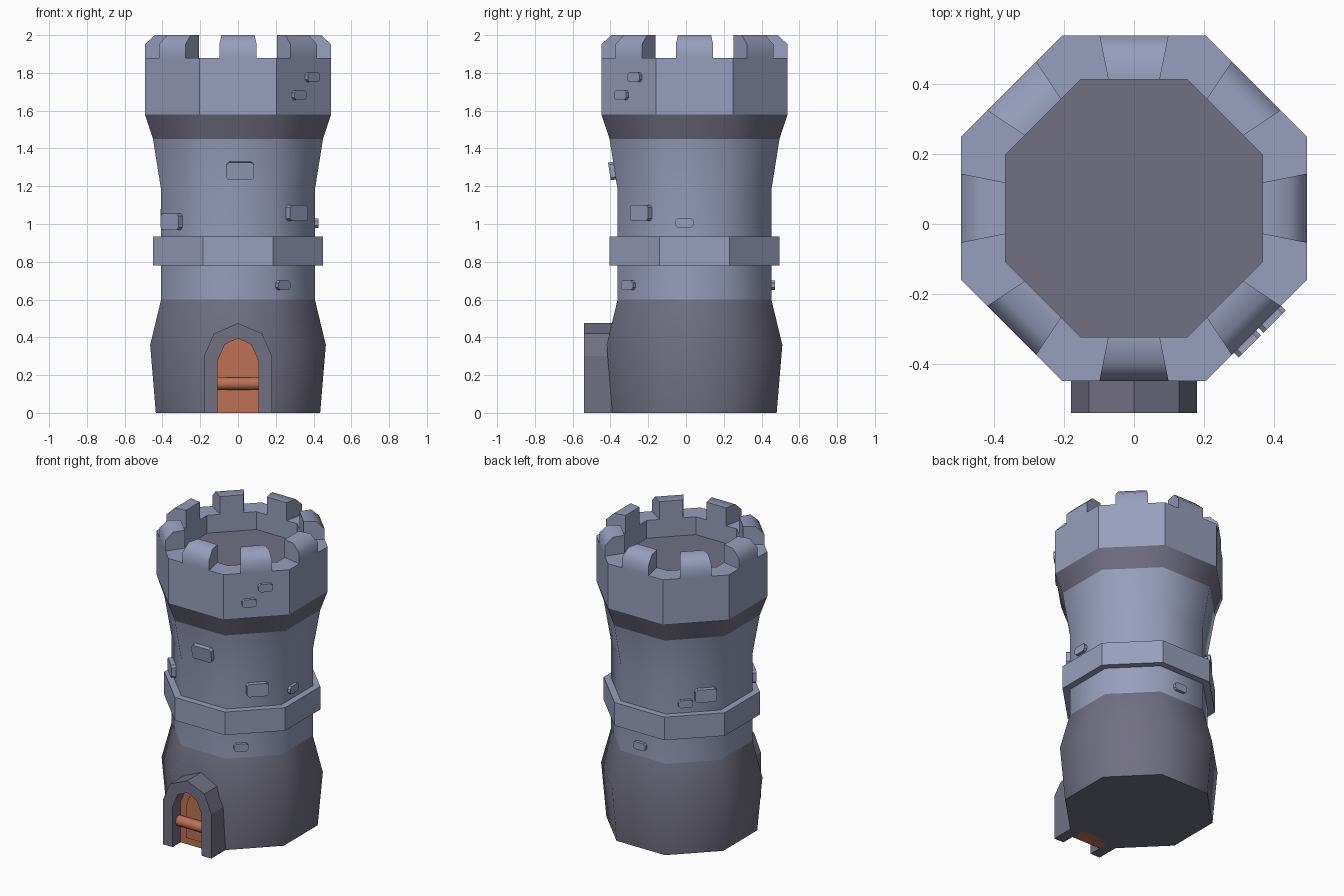
import bpy, bmesh, math
from mathutils import Vector, Matrix

if "Cube" in bpy.data.objects:
    bpy.data.objects.remove(bpy.data.objects["Cube"])

CY = 0.045                      # tower axis in y
K = 1 / math.cos(math.pi / 8)   # face distance -> corner radius


def material(name, rgb):
    m = bpy.data.materials.new(name)
    m.diffuse_color = (*rgb, 1)
    m.use_nodes = True
    m.node_tree.nodes["Principled BSDF"].inputs["Base Color"].default_value = m.diffuse_color
    return m


LIGHT = material("light_stone", (0.31, 0.345, 0.51))
DARK = material("dark_stone", (0.165, 0.16, 0.225))
WOOD = material("orange_wood", (0.51, 0.165, 0.09))


def finish(name, bm, mat, smooth=None, fix=False):
    if fix:
        bmesh.ops.recalc_face_normals(bm, faces=bm.faces)
    me = bpy.data.meshes.new(name)
    bm.to_mesh(me)
    bm.free()
    me.materials.append(mat)
    ob = bpy.data.objects.new(name, me)
    bpy.context.collection.objects.link(ob)
    if smooth:
        bpy.ops.object.select_all(action='DESELECT')
        ob.select_set(True)
        bpy.context.view_layer.objects.active = ob
        bpy.ops.object.shade_smooth_by_angle(angle=math.radians(smooth))
    return ob


def octagon_loft(name, profile, mat, smooth=None, closed=False, bottom=False, top=False):
    """Eight-sided shell from (face distance, height) points."""
    bm = bmesh.new()
    rings = []
    for r, z in profile:
        ring = []
        for i in range(8):
            a = math.pi / 8 + i * math.pi / 4
            ring.append(bm.verts.new((r * K * math.cos(a), CY + r * K * math.sin(a), z)))
        rings.append(ring)
    pairs = list(zip(rings, rings[1:]))
    if closed:
        pairs.append((rings[-1], rings[0]))
    for a, b in pairs:
        for i in range(8):
            j = (i + 1) % 8
            bm.faces.new((a[i], a[j], b[j], b[i]))
    if bottom:
        bm.faces.new(rings[0][::-1])
    if top:
        bm.faces.new(rings[-1])
    return finish(name, bm, mat, smooth)


def prism(name, outline, y0, y1, mat, matrix=Matrix(), smooth=None):
    """Extrude an (x, z) outline from y0 to y1."""
    bm = bmesh.new()
    f = bm.faces.new([bm.verts.new((x, y0, z)) for x, z in outline])
    new = bmesh.ops.extrude_face_region(bm, geom=[f])["geom"]
    verts = [v for v in new if isinstance(v, bmesh.types.BMVert)]
    bmesh.ops.translate(bm, verts=verts, vec=(0, y1 - y0, 0))
    bm.transform(matrix)
    return finish(name, bm, mat, smooth, fix=True)


def brick(name, angle, along, z, w, h, dist, out, tilt=0):
    """Chamfered stone standing out of the wall facing the given angle."""
    c = 0.013
    x, y = w / 2, h / 2
    outline = [(-x + c, -y), (x - c, -y), (x, -y + c), (x, y - c),
               (x - c, y), (-x + c, y), (-x, y - c), (-x, -y + c)]
    m = (Matrix.Translation((0, CY, 0))
         @ Matrix.Rotation(math.radians(angle + 90), 4, 'Z')
         @ Matrix.Translation((along, -dist, z))
         @ Matrix.Rotation(math.radians(tilt), 4, 'X'))
    prism(name, outline, -out, 0.03, LIGHT, m)


# Tower body
octagon_loft("base", [(0.435, 0), (0.465, 0.36), (0.407, 0.6)], DARK, 50, bottom=True)
octagon_loft("shaft", [(0.407, 0.6), (0.407, 1.18), (0.45, 1.45)], LIGHT, 50)
octagon_loft("belt", [(0.39, 0.78), (0.45, 0.78), (0.45, 0.935), (0.39, 0.935)],
             LIGHT, closed=True)
octagon_loft("corbel", [(0.45, 1.45), (0.493, 1.58)], DARK, 50)
octagon_loft("parapet", [(0.493, 1.58), (0.493, 1.88), (0.367, 1.88), (0.367, 1.76)], LIGHT)
octagon_loft("roof_floor", [(0.367, 1.76)], DARK, top=True)

# Battlement blocks, one on the middle of each side, tapering inward
section = [(0.493, 1.88), (0.493, 1.95), (0.442, 2.0), (0.367, 2.0), (0.367, 1.88)]
for i in range(8):
    bm = bmesh.new()
    sides = [[bm.verts.new((r, s * r * 0.2, z)) for r, z in section] for s in (-1, 1)]
    bm.faces.new(sides[0])
    bm.faces.new(sides[1])
    for j in range(len(section) - 1):
        bm.faces.new((sides[0][j], sides[0][j + 1], sides[1][j + 1], sides[1][j]))
    bm.faces.new((sides[0][4], sides[0][0], sides[1][0], sides[1][4]))
    bm.transform(Matrix.Translation((0, CY, 0)) @ Matrix.Rotation(i * math.pi / 4, 4, 'Z'))
    finish("battlement_%d" % i, bm, LIGHT, 50, fix=True)

# Protruding stones: angle, along, z, width, height, wall distance, depth, tilt
for n, b in enumerate([
        (-90, 0.012, 1.283, 0.145, 0.095, 0.423, 0.028, 9),
        (-135, -0.076, 1.012, 0.135, 0.085, 0.407, 0.03),
        (-45, 0.02, 1.058, 0.135, 0.085, 0.407, 0.03),
        (-45, -0.08, 0.675, 0.09, 0.05, 0.407, 0.02),
        (0, -0.052, 1.005, 0.095, 0.05, 0.407, 0.02),
        (90, -0.02, 0.675, 0.09, 0.05, 0.407, 0.02),
        (135, 0.075, 1.05, 0.135, 0.085, 0.407, 0.03),
        (135, -0.05, 1.0, 0.09, 0.05, 0.407, 0.02),
        (-45, 0.055, 1.777, 0.09, 0.052, 0.493, 0.02),
        (-45, -0.045, 1.682, 0.09, 0.052, 0.493, 0.02)]):
    brick("wall_stone_%d" % n, *b)


def mirrored(half):
    """Right half of an arch, foot to peak, completed on the left."""
    return half + [(-x, z) for x, z in half[-2::-1]]


# Doorway arch, door leaf, inset panel and bar
outer = mirrored([(0.18, 0), (0.18, 0.3), (0.128, 0.42), (0, 0.475)])
inner = mirrored([(0.108, 0), (0.108, 0.275), (0.07, 0.362), (0, 0.395)])
prism("door_arch", outer + inner[::-1], -0.54, -0.35, DARK)
prism("door", inner, -0.455, -0.36, WOOD)
panel = mirrored([(0.063, 0.045), (0.063, 0.26), (0.04, 0.325), (0, 0.345)])
prism("door_panel", panel, -0.462, -0.454, WOOD)

bm = bmesh.new()
bmesh.ops.create_cone(bm, cap_ends=True, segments=10, radius1=0.035, radius2=0.035, depth=0.216)
bm.transform(Matrix.Translation((0, -0.475, 0.155)) @ Matrix.Rotation(math.pi / 2, 4, 'Y'))
finish("door_bar", bm, WOOD, 40)
